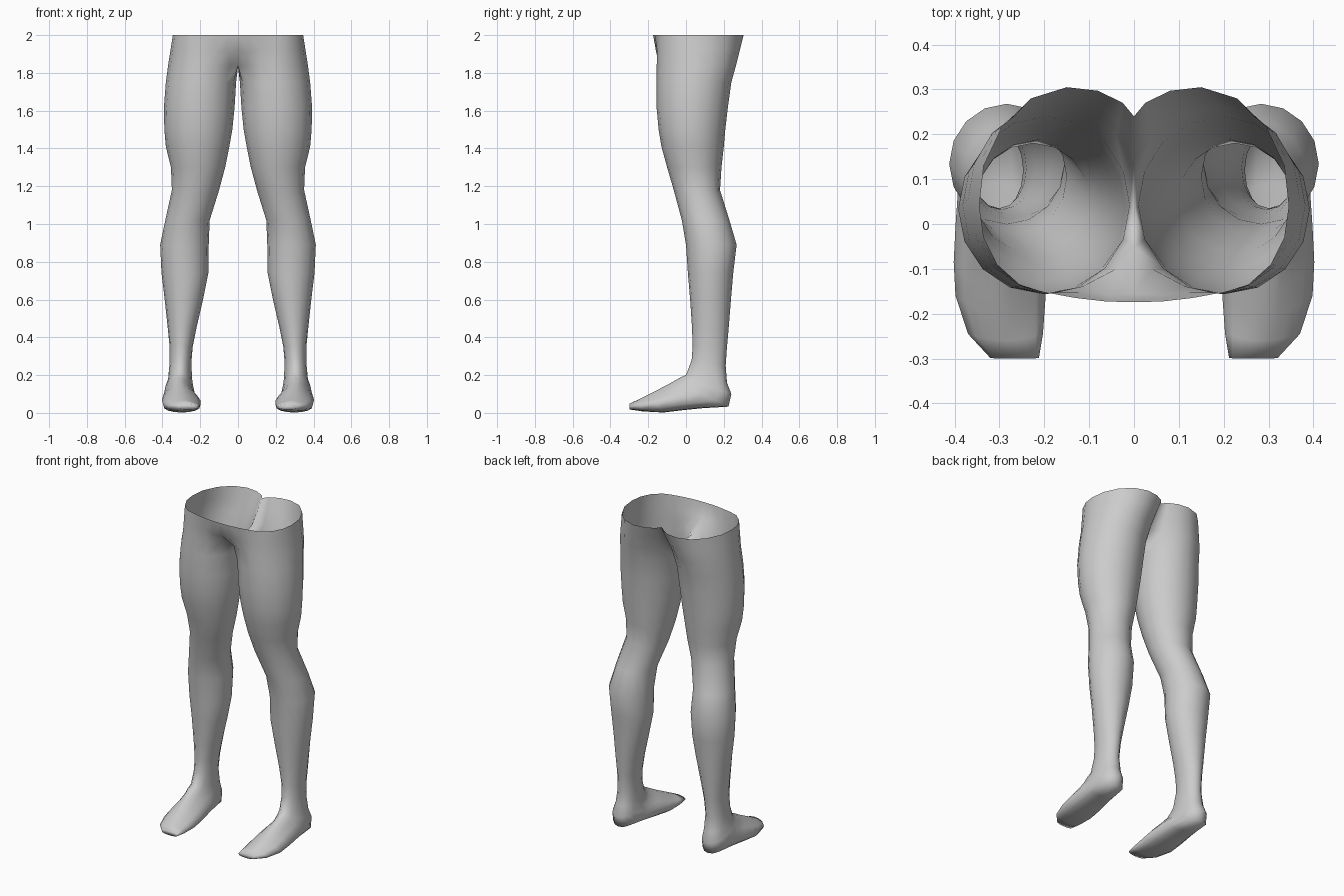
import bpy, bmesh, math
from mathutils import Vector

cube = bpy.data.objects.get("Cube")
if cube:
    bpy.data.objects.remove(cube, do_unlink=True)

SIDES = 16

# Single clay grey material
grey = bpy.data.materials.new("clay grey")
grey.use_nodes = True
colour = (0.6, 0.6, 0.6, 1)
grey.diffuse_color = colour
grey.node_tree.nodes["Principled BSDF"].inputs["Base Color"].default_value = colour


def ring(x_in, x_out, front, back, taper=0.0):
    """Oval through a front and a back point (y, z); taper narrows the front side."""
    mid = [(f + b) / 2 for f, b in zip(front, back)]
    half = [(b - f) / 2 for f, b in zip(front, back)]
    points = []
    for k in range(SIDES):
        a = 2 * math.pi * k / SIDES
        c, s = math.cos(a), math.sin(a)
        if taper and s > 0:                       # flatter sole
            s = s ** 0.65
        width = (x_out - x_in) / 2 * (1 - taper * max(0, -s))
        points.append(Vector(((x_in + x_out) / 2 + width * c,
                              mid[0] + half[0] * s, mid[1] + half[1] * s)))
    return points


# Open waist rim: outer side, round the back to the cleft, then the front
RIM = [(.345, .04), (.335, .13), (.295, .215), (.23, .28), (.15, .305), (.08, .297),
       (.025, .27), (0, .24), (0, .06), (0, -.174), (.06, -.173), (.13, -.165),
       (.2, -.152), (.255, -.135), (.305, -.09), (.335, -.03)]
rim = [Vector((x, y, 2)) for x, y in RIM]

# Crotch ring: the inner points meet the other leg on the centre line
crotch = ring(0, .37, (-.155, 1.84), (.265, 1.84))
crotch[6] = Vector((.04, .2, 1.86))
crotch[7] = Vector((0, .14, 1.87))
crotch[8] = Vector((0, .03, 1.83))
crotch[9] = Vector((0, -.05, 1.84))
crotch[10] = Vector((.04, -.1, 1.84))
hips = [a.lerp(b, 0.5) for a, b in zip(rim, crotch)]
hips[9] = Vector((0, -.155, 1.91))
hips[10] = Vector((.055, -.158, 1.91))

# Thigh, knee and calf: height, inner x, outer x, front y, back y
LEG = [(1.75, .01, .382, -.156, .24), (1.62, .018, .392, -.156, .222),
       (1.5, .03, .39, -.145, .208), (1.41, .046, .382, -.13, .2),
       (1.3, .068, .355, -.1, .188), (1.18, .1, .35, -.065, .18),
       (1.02, .15, .385, -.022, .23), (.89, .155, .412, .0, .268),
       (.74, .157, .405, .01, .25), (.6, .185, .388, .022, .238),
       (.45, .22, .372, .032, .226), (.35, .24, .362, .035, .217)]

# Ankle to toes: inner x, outer x, upper point, heel or sole point, taper
FOOT = [(.247, .362, (.03, .28), (.21, .25), 0),
        (.243, .37, (0, .2), (.217, .16), .1),
        (.238, .383, (-.03, .187), (.24, .1), .2),
        (.228, .392, (-.06, .17), (.225, .033), .3),
        (.212, .398, (-.1, .148), (.09, .025), .4),
        (.2, .402, (-.15, .122), (-.02, .014), .4),
        (.197, .398, (-.2, .097), (-.12, .002), .4),
        (.203, .37, (-.26, .067), (-.23, .008), .35),
        (.212, .32, (-.3, .048), (-.298, .018), .2)]

rings = [rim, hips, crotch]
rings += [ring(i, o, (f, z), (b, z)) for z, i, o, f, b in LEG]
rings += [ring(*row) for row in FOOT]

# Loft one leg, leaving the waist and the centre plane open
bm = bmesh.new()
loops = [[bm.verts.new(p) for p in r] for r in rings]
for upper, lower in zip(loops, loops[1:]):
    for k in range(SIDES):
        n = (k + 1) % SIDES
        quad = (upper[k], lower[k], lower[n], upper[n])
        if any(v.co.x > 1e-5 for v in quad):
            bm.faces.new(quad)
bm.faces.new(list(reversed(loops[-1])))           # toe cap
loose = [v for v in bm.verts if not v.link_faces]
bmesh.ops.delete(bm, geom=loose, context='VERTS')

mesh = bpy.data.meshes.new("legs")
bm.to_mesh(mesh)
bm.free()
mesh.materials.append(grey)
legs = bpy.data.objects.new("legs", mesh)
bpy.context.collection.objects.link(legs)
mesh.polygons.foreach_set("use_smooth", [True] * len(mesh.polygons))

# The opposite leg, welded along the centre line
mirror = legs.modifiers.new("other_leg", 'MIRROR')
mirror.use_mirror_merge = True
mirror.merge_threshold = 0.0005

bpy.context.view_layer.objects.active = legs
legs.select_set(True)
